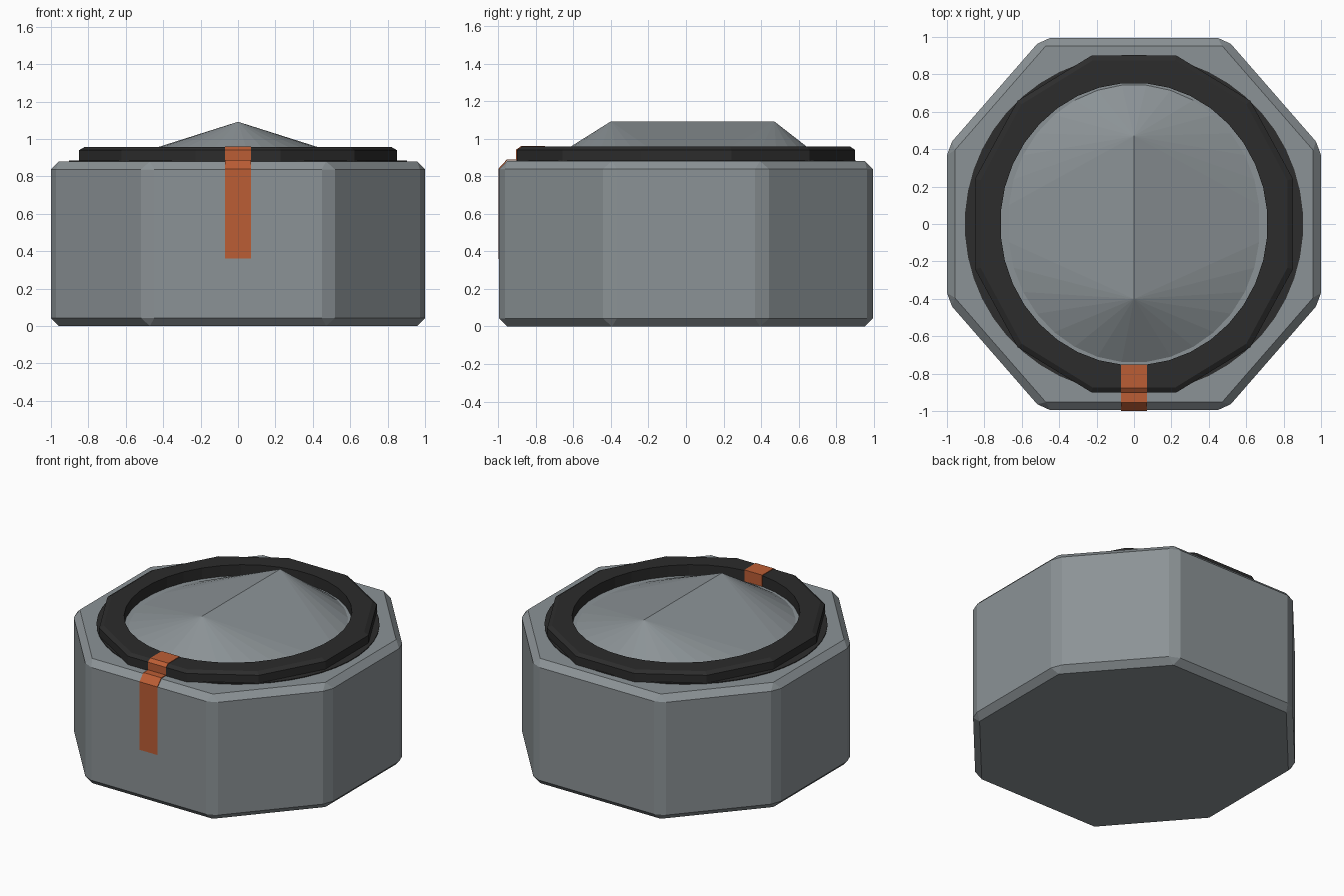
import bpy, bmesh, math
from mathutils import Vector

if "Cube" in bpy.data.objects:
    bpy.data.objects.remove(bpy.data.objects["Cube"], do_unlink=True)


def material(name, rgb):
    m = bpy.data.materials.new(name)
    m.use_nodes = True
    m.diffuse_color = (*rgb, 1)
    m.node_tree.nodes["Principled BSDF"].inputs["Base Color"].default_value = (*rgb, 1)
    return m


grey = material("steel grey", (0.26, 0.29, 0.305))
black = material("rubber black", (0.025, 0.025, 0.025))
orange = material("marker orange", (0.5, 0.11, 0.035))


def finish(bm, name, mat):
    mesh = bpy.data.meshes.new(name)
    bm.to_mesh(mesh)
    bm.free()
    obj = bpy.data.objects.new(name, mesh)
    mesh.materials.append(mat)
    bpy.context.collection.objects.link(obj)
    return obj


def loop(sides, rx, ry, z):
    """Ellipse of points with a flat side facing the front."""
    turns = [2 * math.pi * (i + 0.5) / sides for i in range(sides)]
    return [Vector((rx * math.cos(a), ry * math.sin(a), z)) for a in turns]


def lathe(name, sides, profile, mat):
    """Closed (rx, ry, z) profile swept around the z axis."""
    bm = bmesh.new()
    rings = [[bm.verts.new(p) for p in loop(sides, *row)] for row in profile]
    for a, b in zip(rings, rings[1:] + rings[:1]):
        for i in range(sides):
            j = (i + 1) % sides
            bm.faces.new((a[i], a[j], b[j], b[i]))
    bmesh.ops.recalc_face_normals(bm, faces=bm.faces)
    return finish(bm, name, mat)


# Octagonal body with chamfered edges
bm = bmesh.new()
corners = [(-0.49, -0.995), (0.49, -0.995), (1, -0.41), (1, 0.41),
           (0.49, 0.995), (-0.49, 0.995), (-1, 0.41), (-1, -0.41)]
base = bm.faces.new([bm.verts.new((x, y, 0)) for x, y in corners])
top = bmesh.ops.extrude_face_region(bm, geom=[base])["geom"]
bmesh.ops.translate(bm, vec=(0, 0, 0.88),
                    verts=[v for v in top if isinstance(v, bmesh.types.BMVert)])
bmesh.ops.recalc_face_normals(bm, faces=bm.faces)
bmesh.ops.bevel(bm, geom=bm.edges[:], offset=0.042, segments=1, affect='EDGES')
finish(bm, "body", grey)

# Raised twelve-sided ring with a rounder inner wall, and its flat gasket
k = 1 / math.cos(math.pi / 12)
bm = bmesh.new()
rows = [(0.85 * k, 0.9 * k, 0.87), (0.85 * k, 0.9 * k, 0.94), (0.82 * k, 0.875 * k, 0.957),
        (0.715, 0.755, 0.957), (0.715, 0.755, 0.87)]
outer = [[bm.verts.new(p) for p in loop(12, *r)] for r in rows[:3]]
inner = [[bm.verts.new(p) for p in loop(36, *r)] for r in rows[3:]]
for rings in (outer, inner):
    for a, b in zip(rings, rings[1:]):
        for i in range(len(a)):
            bm.faces.new((a[i - 1], a[i], b[i], b[i - 1]))
# Flat top: three inner segments meet each outer side
rim, lip = outer[2], inner[0]
for i in range(12):
    j = (i + 1) % 12
    m = 3 * i + 1
    bm.faces.new((rim[i], rim[j]) + tuple(lip[(m + s) % 36] for s in (3, 2, 1, 0)))
bmesh.ops.recalc_face_normals(bm, faces=bm.faces)
finish(bm, "ring", black)
lathe("gasket", 48, [(0.73, 0.76, 0.877), (0.905, 0.905, 0.877),
                     (0.905, 0.905, 0.885), (0.73, 0.76, 0.885)], black)

# Roof-shaped lid: hull of a round base and a ridge
bm = bmesh.new()
for p in loop(32, 0.72, 0.765, 0.865) + [Vector((0, -0.4, 1.092)), Vector((0, 0.47, 1.092))]:
    bm.verts.new(p)
bmesh.ops.convex_hull(bm, input=bm.verts[:])
bmesh.ops.recalc_face_normals(bm, faces=bm.faces)
finish(bm, "lid", grey)

# Marker stripe running up the front and over the ring
bm = bmesh.new()
path = [(-0.999, 0.36), (-0.999, 0.84), (-0.955, 0.888), (-0.904, 0.888),
        (-0.904, 0.942), (-0.877, 0.961), (-0.75, 0.961), (-0.75, 0.87)]
pairs = [[bm.verts.new((x, y, z)) for x in (-0.07, 0.07)] for y, z in path]
for a, b in zip(pairs, pairs[1:]):
    bm.faces.new((a[0], a[1], b[1], b[0]))
stripe = finish(bm, "marker_stripe", orange)
solid = stripe.modifiers.new("thickness", 'SOLIDIFY')
solid.thickness = 0.006
solid.offset = -1
